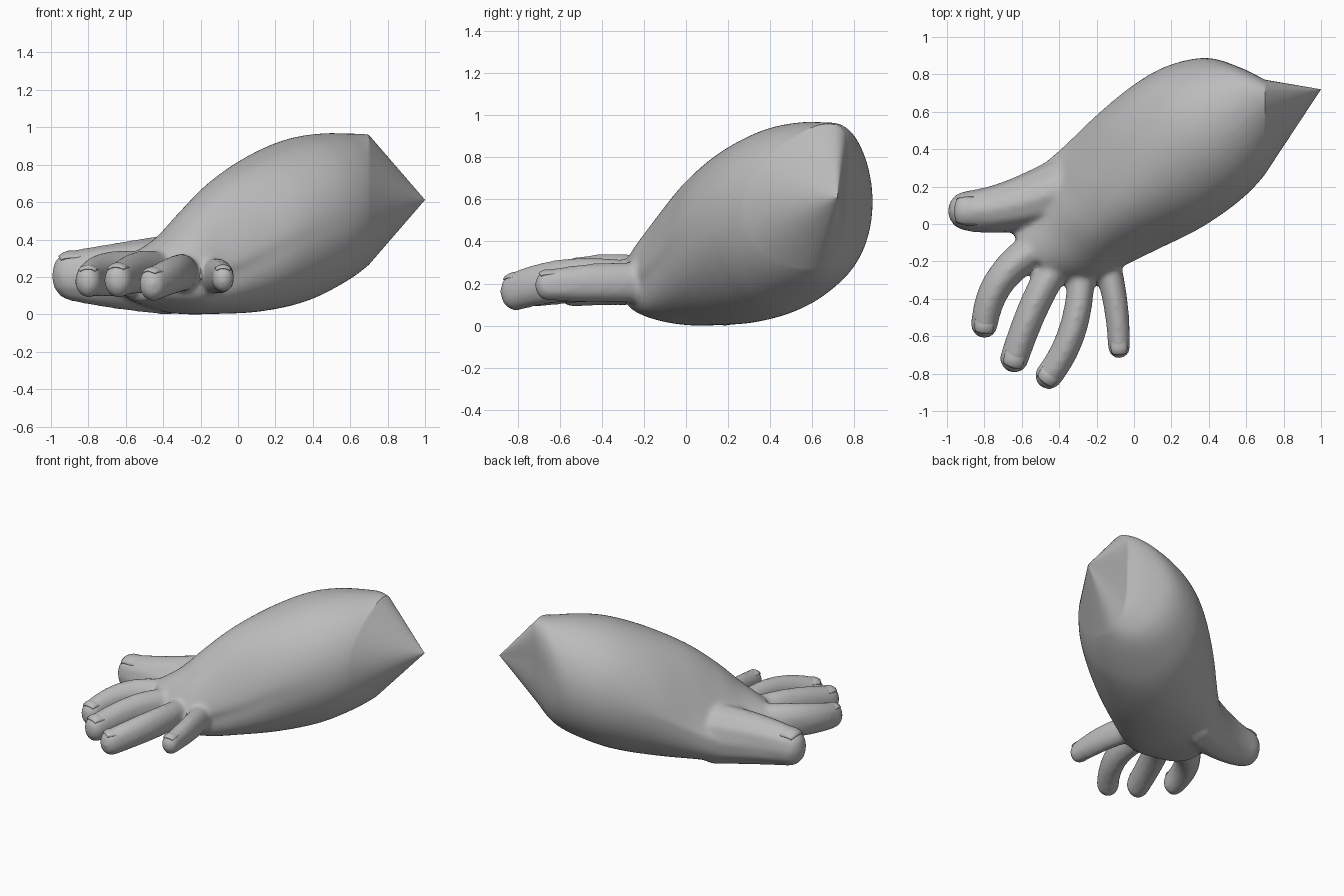
import bpy, bmesh, math
from mathutils import Vector, Matrix

if "Cube" in bpy.data.objects:
    bpy.data.objects.remove(bpy.data.objects["Cube"], do_unlink=True)

skin = bpy.data.materials.new("plain grey")
skin.use_nodes = True
skin.diffuse_color = (0.5, 0.5, 0.5, 1)
skin.node_tree.nodes["Principled BSDF"].inputs["Base Color"].default_value = (0.5, 0.5, 0.5, 1)


def finish(bm, name):
    mesh = bpy.data.meshes.new(name)
    bmesh.ops.recalc_face_normals(bm, faces=bm.faces[:])
    bm.to_mesh(mesh)
    bm.free()
    mesh.materials.append(skin)
    obj = bpy.data.objects.new(name, mesh)
    bpy.context.collection.objects.link(obj)
    return obj


def smooth(obj, angle):
    bpy.ops.object.select_all(action='DESELECT')
    obj.select_set(True)
    bpy.context.view_layer.objects.active = obj
    bpy.ops.object.shade_smooth_by_angle(angle=math.radians(angle))


def catmull(rows, steps):
    out = []
    for i in range(len(rows) - 1):
        p = [rows[max(0, min(len(rows) - 1, i + k))] for k in (-1, 0, 1, 2)]
        for j in range(steps):
            t = j / steps
            out.append([b + 0.5 * t * (c - a + t * (2*a - 5*b + 4*c - d + t * (3*(b - c) + d - a)))
                        for a, b, c, d in zip(*p)])
    return out + [rows[-1]]


# Forearm and palm: cross-sections along a diagonal axis
# (distance along axis, side min, side max, z min, z widest, z max, peak of the top, ridge side)
ALONG, ACROSS = Vector((0.75, 0.66, 0)), Vector((-0.66, 0.75, 0))
SECTIONS = [
    (-0.52, 0.06, 0.40, 0.07, 0.20, 0.33, 1.0, 0.20),
    (-0.36, -0.08, 0.50, 0.03, 0.20, 0.44, 1.8, 0.14),
    (-0.20, -0.12, 0.555, 0.00, 0.22, 0.585, 2.0, 0.13),
    (0.00, -0.18, 0.56, 0.00, 0.30, 0.73, 1.6, 0.13),
    (0.25, -0.25, 0.57, 0.01, 0.42, 0.85, 1.2, 0.13),
    (0.50, -0.28, 0.56, 0.05, 0.49, 0.935, 1.0, 0.13),
    (0.70, -0.265, 0.515, 0.12, 0.54, 0.965, 1.0, 0.12),
    (0.88, -0.21, 0.41, 0.21, 0.59, 0.965, 1.0, 0.10),
    (0.98, -0.19, 0.25, 0.31, 0.64, 0.96, 0.8, 0.07),
    (1.05, -0.17, 0.07, 0.42, 0.66, 0.92, 0.7, 0.01),
    (1.11, -0.14, -0.04, 0.50, 0.66, 0.82, 0.7, -0.09),
]


def loft(bm, sections, sides=48):
    rings = []
    for s, t0, t1, z0, zm, z1, peak, ridge in sections:
        ring = []
        for k in range(sides):
            a = math.tau * k / sides
            c, h = math.cos(a), math.sin(a)
            mid = (t0 + t1) / 2
            side = mid + (t1 - t0) / 2 * c + (ridge - mid) * max(h, 0)
            p = ALONG * s + ACROSS * side
            if h > 0:
                p.z = zm + (z1 - zm) * h ** peak
            else:
                p.z = zm - (zm - z0) * abs(h) ** min(peak, 1 / peak)
            ring.append(bm.verts.new(p))
        rings.append(ring)
    for a, b in zip(rings, rings[1:]):
        for k in range(sides):
            n = (k + 1) % sides
            bm.faces.new((a[k], a[n], b[n], b[k]))
    bm.faces.new(rings[0])
    bm.faces.new(rings[-1])


# Fingers: base, bend, tip, then base and tip radius
TALL = 1.25
FINGERS = {
    "thumb": ((-0.37, 0.19, 0.21), (-0.68, 0.065, 0.20), (-0.89, 0.07, 0.205), 0.175, 0.11),
    "index": ((-0.50, -0.12, 0.21), (-0.77, -0.26, 0.23), (-0.80, -0.54, 0.175), 0.10, 0.074),
    "middle": ((-0.40, -0.20, 0.215), (-0.53, -0.38, 0.25), (-0.64, -0.72, 0.18), 0.088, 0.079),
    "ring": ((-0.285, -0.20, 0.205), (-0.27, -0.57, 0.25), (-0.455, -0.81, 0.16), 0.076, 0.077),
    "little": ((-0.155, -0.18, 0.20), (-0.085, -0.40, 0.21), (-0.08, -0.66, 0.19), 0.076, 0.062),
}


def add_finger(bm, base, bend, tip, r0, r1, count=36):
    base, bend, tip = map(Vector, (base, bend, tip))
    for i in range(count + 1):
        t = i / count
        p = base * (1 - t) ** 2 + bend * 2 * t * (1 - t) + tip * t * t
        tall = TALL + 0.14 * math.sin(math.pi * t) * (r0 < 0.15)
        bmesh.ops.create_icosphere(
            bm, subdivisions=2, radius=r0 + (r1 - r0) * t,
            matrix=Matrix.Translation(p) @ Matrix.Diagonal((1, 1, tall, 1)))


# Fuse palm, forearm and fingers into one soft skin
bm = bmesh.new()
loft(bm, catmull(SECTIONS, 6))
for spec in FINGERS.values():
    add_finger(bm, *spec)
blend = finish(bm, "arm_blend")
remesh = blend.modifiers.new("fuse", 'REMESH')
remesh.mode = 'VOXEL'
remesh.voxel_size = 0.014
relax = blend.modifiers.new("relax", 'SMOOTH')
relax.factor = 0.5
relax.iterations = 14
bpy.context.view_layer.update()
fused = bpy.data.meshes.new_from_object(
    blend.evaluated_get(bpy.context.evaluated_depsgraph_get()))
bpy.data.objects.remove(blend, do_unlink=True)

# Cut the upper end and draw it out to a point in straight lines
bm = bmesh.new()
bm.from_mesh(fused)
bpy.data.meshes.remove(fused)
cut = bmesh.ops.bisect_plane(bm, geom=bm.verts[:] + bm.edges[:] + bm.faces[:],
                             plane_co=(0.7, 0, 0), plane_no=(1, 0, 0), clear_outer=True)
rim = [e for e in cut["geom_cut"] if isinstance(e, bmesh.types.BMEdge) and e.is_boundary]
apex = Vector((1.0, 0.72, 0.61))
for pull in (0.03, 0.5, 0.95):
    grown = bmesh.ops.extrude_edge_only(bm, edges=rim)["geom"]
    for v in grown:
        if isinstance(v, bmesh.types.BMVert):
            v.co = v.co.lerp(apex, pull)
    rim = [e for e in grown if isinstance(e, bmesh.types.BMEdge) and e.is_boundary]
point = bm.verts.new(apex)
for e in rim:
    bm.faces.new((e.verts[0], e.verts[1], point))
low = min(v.co.z for v in bm.verts)
bmesh.ops.translate(bm, verts=bm.verts[:], vec=(0, 0, -low))
smooth(finish(bm, "hand_and_forearm"), 30)


# Nails: thin curved plates on the fingertips
def add_nail(name, base, bend, tip, r0, r1):
    bm = bmesh.new()
    bmesh.ops.create_grid(bm, x_segments=10, y_segments=10, size=1)
    forward = Vector(tip) - Vector(bend)
    turn = Matrix.Rotation(math.atan2(forward.y, forward.x), 4, 'Z')
    for v in bm.verts:
        u, w = v.co.x, v.co.y
        u, w = u * math.sqrt(1 - 0.3 * w * w), w * math.sqrt(1 - 0.3 * u * u)
        u, w = (u * 0.72 - 0.1) * r1, w * 0.68 * r1
        height = TALL * math.sqrt(r1 * r1 - w * w - max(u, 0) ** 2) - 0.007
        v.co = turn @ Vector((u, w, height)) + Vector(tip)
        v.co.z -= low
    nail = finish(bm, name + "_nail")
    plate = nail.modifiers.new("thickness", 'SOLIDIFY')
    plate.thickness = 0.009
    plate.offset = 0
    smooth(nail, 40)


for name, spec in FINGERS.items():
    add_nail(name, *spec)
